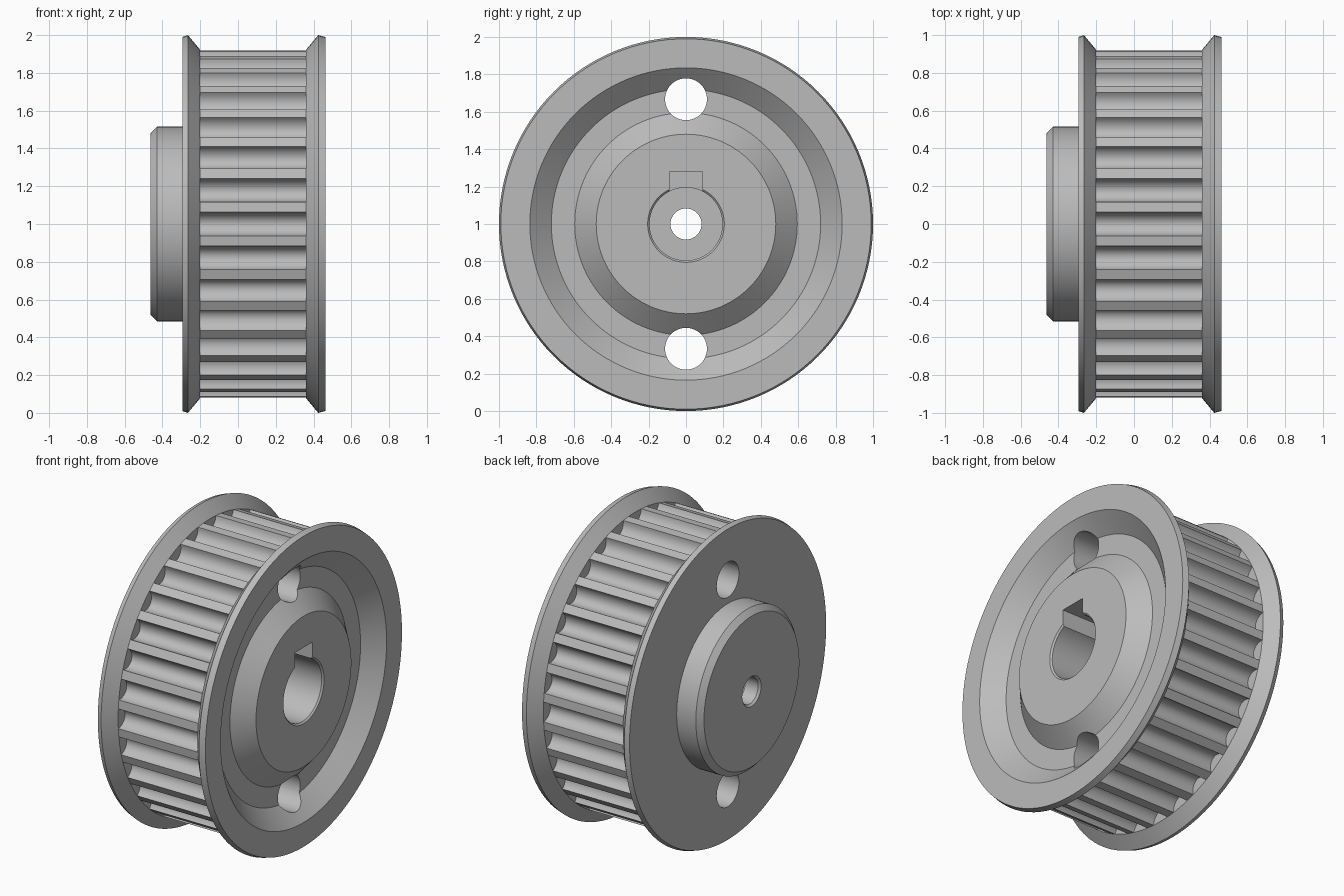
import bpy, bmesh
from math import sin, cos, pi, radians
from mathutils import Matrix, Vector

cube = bpy.data.objects.get("Cube")
if cube:
    bpy.data.objects.remove(cube, do_unlink=True)

metal = bpy.data.materials.new("grey_metal")
metal.use_nodes = True
metal.diffuse_color = (0.5, 0.5, 0.5, 1)
metal.node_tree.nodes["Principled BSDF"].inputs["Base Color"].default_value = (0.5, 0.5, 0.5, 1)

AXIS_Z = 1.0
TEETH = 32
TIP_R, GROOVE_HALF, GROOVE_DEPTH = 0.922, 0.063, 0.07
INNER_X, OUTER_X = -0.2, 0.36


def make_object(name, bm):
    mesh = bpy.data.meshes.new(name)
    bm.to_mesh(mesh)
    bm.free()
    obj = bpy.data.objects.new(name, mesh)
    bpy.context.collection.objects.link(obj)
    obj.location.z = AXIS_Z
    mesh.materials.append(metal)
    return obj


def smooth(obj):
    bpy.ops.object.select_all(action="DESELECT")
    obj.select_set(True)
    bpy.context.view_layer.objects.active = obj
    bpy.ops.object.shade_smooth_by_angle(angle=radians(25))


def lathe(name, profile, steps=128):
    """Turn a closed (x, radius) profile around the x axis."""
    bm = bmesh.new()
    rings = [[bm.verts.new((x, r * cos(a), r * sin(a))) for x, r in profile]
             for a in (2 * pi * i / steps for i in range(steps))]
    n = len(profile)
    for i in range(steps):
        a, b = rings[i], rings[(i + 1) % steps]
        for j in range(n):
            k = (j + 1) % n
            bm.faces.new((a[j], a[k], b[k], b[j]))
    bmesh.ops.recalc_face_normals(bm, faces=bm.faces)
    return make_object(name, bm)


def cut(obj, cutter):
    mod = obj.modifiers.new("cut", "BOOLEAN")
    mod.operation, mod.solver, mod.object = "DIFFERENCE", "EXACT", cutter
    cutter.hide_render = True
    bpy.context.view_layer.objects.active = obj
    bpy.ops.object.modifier_apply(modifier=mod.name)
    bpy.data.objects.remove(cutter, do_unlink=True)


# Wheel body: stepped bore, dished face, both flanges, rear boss
body = lathe("wheel_body", [
    (-0.463, 0.095), (-0.45, 0.083), (-0.36, 0.083), (-0.36, 0.195),
    (0.453, 0.195), (0.463, 0.205),                    # bore
    (0.463, 0.48), (0.36, 0.595), (0.36, 0.72), (0.463, 0.835),  # dish
    (0.463, 0.99), (0.425, 1.0), (0.36, 0.922),        # front flange
    (0.36, 0.8), (-0.2, 0.8), (-0.2, 0.922),           # seat of the teeth
    (-0.265, 1.0), (-0.295, 0.99), (-0.295, 0.515),    # back flange
    (-0.43, 0.515), (-0.463, 0.48)])                   # boss

# Keyway
bm = bmesh.new()
bmesh.ops.create_cube(bm, size=1)
bmesh.ops.scale(bm, vec=Vector((0.85, 0.174, 0.28)), verts=bm.verts)
bmesh.ops.translate(bm, vec=Vector((0.075, 0, 0.14)), verts=bm.verts)
cut(body, make_object("keyway_cutter", bm))

# Two through holes
for side in (1, -1):
    bm = bmesh.new()
    bmesh.ops.create_cone(bm, cap_ends=True, segments=48, radius1=0.112, radius2=0.112,
                          depth=1.4, matrix=Matrix.Translation((0, 0, side * 0.667))
                          @ Matrix.Rotation(pi / 2, 4, "Y"))
    cut(body, make_object("hole_cutter", bm))
smooth(body)

# Toothed rim: round grooves between flat-topped teeth
outline = []
for tooth in range(TEETH):
    mid = 2 * pi * tooth / TEETH
    for i in range(13):
        t = pi * i / 12
        angle = mid - cos(t) * GROOVE_HALF / TIP_R
        radius = TIP_R - GROOVE_DEPTH * sin(t)
        outline.append((radius * cos(angle), radius * sin(angle)))
bm = bmesh.new()
near = [bm.verts.new((INNER_X, y, z)) for y, z in outline]
far = [bm.verts.new((OUTER_X, y, z)) for y, z in outline]
for i in range(len(outline)):
    k = (i + 1) % len(outline)
    bm.faces.new((near[i], near[k], far[k], far[i]))
smooth(make_object("toothed_rim", bm))
